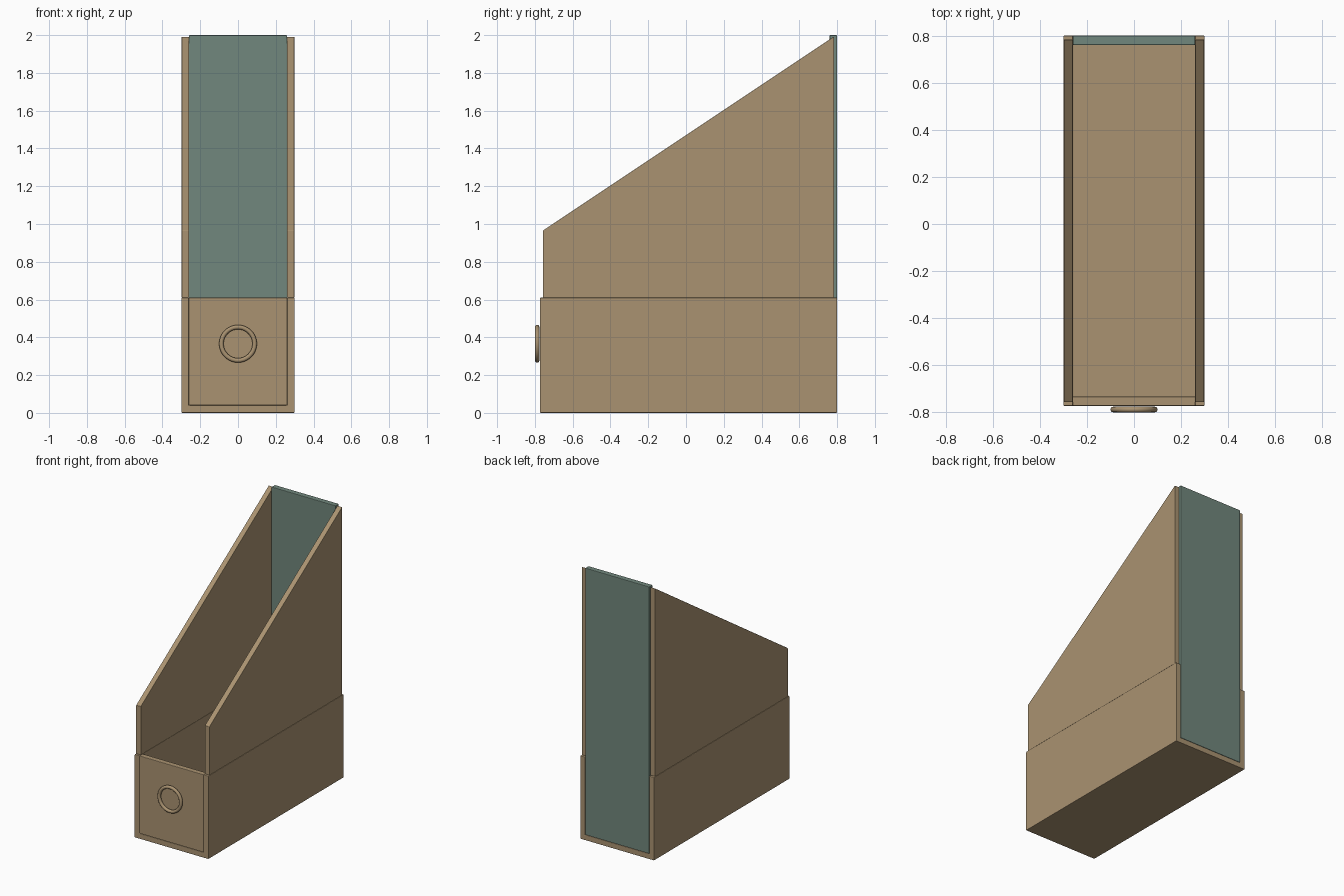
import bpy, bmesh, math

cube = bpy.data.objects.get("Cube")
if cube:
    bpy.data.objects.remove(cube, do_unlink=True)


def material(name, rgb):
    mat = bpy.data.materials.new(name)
    mat.use_nodes = True
    mat.diffuse_color = (*rgb, 1)
    mat.node_tree.nodes["Principled BSDF"].inputs["Base Color"].default_value = (*rgb, 1)
    return mat


tan = material("tan board", (0.40, 0.29, 0.165))
green = material("grey green board", (0.165, 0.245, 0.205))


def extrude_profile(name, points, vector, mat, bevel=0.004):
    """Solid made by sweeping a closed profile along a vector."""
    bm = bmesh.new()
    face = bm.faces.new([bm.verts.new(p) for p in points])
    swept = bmesh.ops.extrude_face_region(bm, geom=[face])
    verts = [v for v in swept["geom"] if isinstance(v, bmesh.types.BMVert)]
    bmesh.ops.translate(bm, verts=verts, vec=vector)
    bmesh.ops.recalc_face_normals(bm, faces=bm.faces)
    mesh = bpy.data.meshes.new(name)
    bm.to_mesh(mesh)
    bm.free()
    mesh.materials.append(mat)
    obj = bpy.data.objects.new(name, mesh)
    bpy.context.collection.objects.link(obj)
    mod = obj.modifiers.new("soft edges", "BEVEL")
    mod.width = bevel
    mod.segments = 2
    mod.limit_method = "ANGLE"
    return obj


def panel(name, y0, y1, z0, z1, mat):
    """Upright board fitted between the side walls."""
    corners = [(-INNER, y0, z0), (INNER, y0, z0), (INNER, y0, z1), (-INNER, y0, z1)]
    return extrude_profile(name, corners, (0, y1 - y0, 0), mat)


OUTER, INNER, THICK = 0.30, 0.26, 0.04
FRONT, BACK, LIP = -0.773, 0.80, 0.61

# Lower tray: floor and both low side walls in one channel
channel = [(-OUTER, 0), (OUTER, 0), (OUTER, LIP), (INNER, LIP),
           (INNER, THICK), (-INNER, THICK), (-INNER, LIP), (-OUTER, LIP)]
extrude_profile("lower_tray", [(x, FRONT, z) for x, z in channel],
                (0, BACK - FRONT, 0), tan)

# Front and back boards
panel("front_panel", FRONT, FRONT + THICK, THICK, LIP, tan)
panel("back_panel", BACK - THICK, BACK, THICK, 2.0, green)

# Slanted upper side walls
slope = [(-0.757, LIP), (0.783, LIP), (0.783, 1.992), (-0.757, 0.966)]
for side, x in (("left", INNER), ("right", -INNER)):
    sign = 1 if x > 0 else -1
    extrude_profile(side + "_upper_wall", [(x, y, z) for y, z in slope],
                    (sign * 0.038, 0, 0), tan, bevel=0.002)

# Finger ring on the front
bpy.ops.mesh.primitive_torus_add(major_radius=0.088, minor_radius=0.012,
                                 major_segments=48, minor_segments=12,
                                 location=(0, -0.788, 0.366),
                                 rotation=(math.pi / 2, 0, 0))
ring = bpy.context.object
ring.name = "front_ring"
ring.data.materials.append(tan)
bpy.ops.object.shade_smooth()
